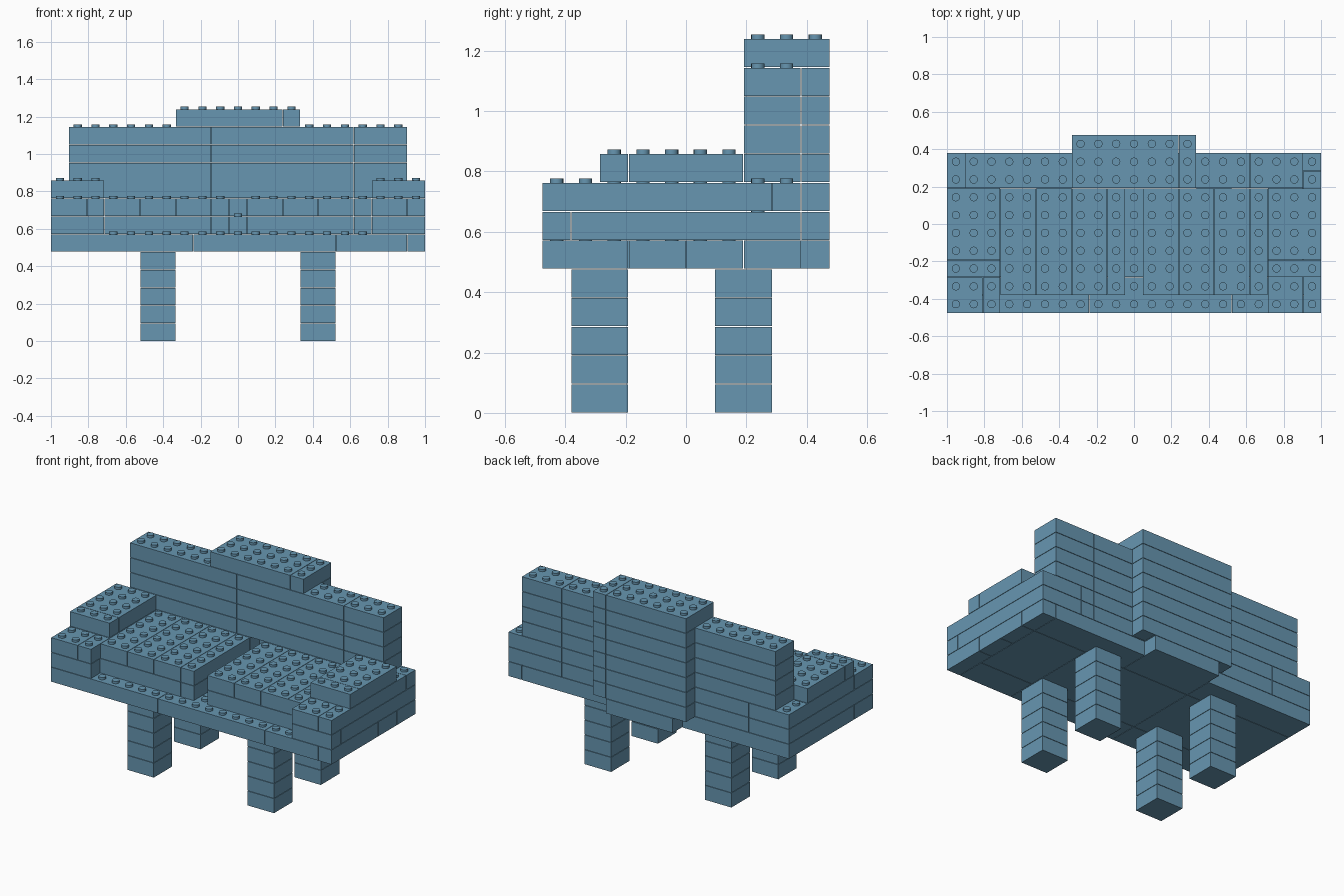
import bpy, bmesh
from mathutils import Matrix

if "Cube" in bpy.data.objects:
    bpy.data.objects.remove(bpy.data.objects["Cube"])

P = 2 / 21        # stud pitch
H = 0.0954        # layer height
GAP = 0.0013      # half of the seam between bricks
STUD_R, STUD_H = 0.022, 0.015

blue = bpy.data.materials.new("dusty_blue")
blue.diffuse_color = (0.135, 0.305, 0.44, 1)
blue.use_nodes = True
blue.node_tree.nodes["Principled BSDF"].inputs["Base Color"].default_value = blue.diffuse_color


def layers(first, last, *rects):
    """Repeat rectangles (x0, x1, y0, y1 in studs) over a range of layers."""
    return [(k,) + r for k in range(first, last + 1) for r in rects]


parts = {}

# Four legs, five bricks tall
for side, x in (("left", 5), ("right", 14)):
    for end, y in (("front", 1), ("back", 6)):
        parts[f"{end}_{side}_leg"] = layers(0, 4, (x, x + 2, y, y + 2))

# Base plate with the rear tab
parts["base"] = layers(
    5, 5, (0, 8, 0, 2), (8, 16, 0, 2), (16, 20, 0, 2), (20, 21, 0, 3),
    (0, 8, 2, 7), (8, 16, 2, 7), (16, 20, 2, 7), (20, 21, 3, 5), (20, 21, 5, 7),
    (0, 8, 7, 9), (8, 13, 7, 10), (13, 20, 7, 9), (20, 21, 7, 9))

# Seat cushions, split by a one-stud groove
parts["left_cushion"] = (
    layers(6, 6, (3, 9, 1, 7), (9, 10, 1, 7))
    + layers(7, 7, (3, 5, 1, 7), (5, 7, 1, 7), (7, 9, 1, 7), (9, 10, 1, 7)))
parts["right_cushion"] = (
    layers(6, 6, (11, 17, 1, 7), (17, 18, 1, 7))
    + layers(7, 7, (11, 13, 1, 7), (13, 15, 1, 7), (15, 17, 1, 7), (17, 18, 1, 7)))

# Bricks behind the cushions
parts["seat_back_support"] = (
    layers(6, 7, (3, 9, 7, 9), (9, 10, 7, 9), (10, 11, 8, 9), (11, 17, 7, 9), (17, 18, 7, 9))
    + layers(6, 6, (10, 11, 7, 8)))

# Arms with raised rests
parts["left_arm"] = (
    layers(6, 6, (0, 3, 0, 1), (0, 3, 1, 9))
    + layers(7, 7, (0, 2, 0, 2), (2, 3, 0, 2), (0, 3, 2, 7), (0, 3, 7, 9))
    + layers(8, 8, (0, 3, 2, 3), (0, 3, 3, 7)))
parts["right_arm"] = (
    layers(6, 6, (18, 21, 0, 1), (18, 21, 1, 9))
    + layers(7, 7, (18, 20, 0, 8), (20, 21, 0, 8), (18, 21, 8, 9))
    + layers(8, 8, (18, 21, 2, 3), (18, 21, 3, 7)))

# Backrest, rear buttress and raised crown
parts["backrest"] = layers(8, 11, (1, 9, 7, 9), (9, 17, 7, 9), (17, 20, 7, 9))
parts["rear_buttress"] = layers(6, 11, (7, 13, 9, 10), (13, 14, 9, 10))
parts["crown"] = layers(12, 12, (7, 13, 7, 10), (13, 14, 7, 10))

# Cells in use, so that studs go only on uncovered tops
used = {(i, j, k) for bricks in parts.values() for k, a, b, c, d in bricks
        for i in range(a, b) for j in range(c, d)}


def add_brick(bm, k, a, b, c, d):
    size = ((b - a) * P - 2 * GAP, (d - c) * P - 2 * GAP, H - 2 * GAP)
    centre = ((a + b) / 2 * P - 1, ((c + d) / 2 - 5) * P, (k + 0.5) * H)
    bmesh.ops.create_cube(bm, size=1, matrix=Matrix.Translation(centre) @ Matrix.Diagonal((*size, 1)))
    for i in range(a, b):
        for j in range(c, d):
            if (i, j, k + 1) not in used:
                z = (k + 1) * H - GAP + STUD_H / 2
                bmesh.ops.create_cone(
                    bm, cap_ends=True, segments=16, radius1=STUD_R, radius2=STUD_R, depth=STUD_H,
                    matrix=Matrix.Translation(((i + 0.5) * P - 1, (j - 4.5) * P, z)))


for name, bricks in parts.items():
    bm = bmesh.new()
    for brick in bricks:
        add_brick(bm, *brick)
    mesh = bpy.data.meshes.new(name)
    bm.to_mesh(mesh)
    bm.free()
    mesh.materials.append(blue)
    obj = bpy.data.objects.new(name, mesh)
    bpy.context.collection.objects.link(obj)
    obj.select_set(True)
    bpy.context.view_layer.objects.active = obj

bpy.ops.object.shade_smooth_by_angle()
